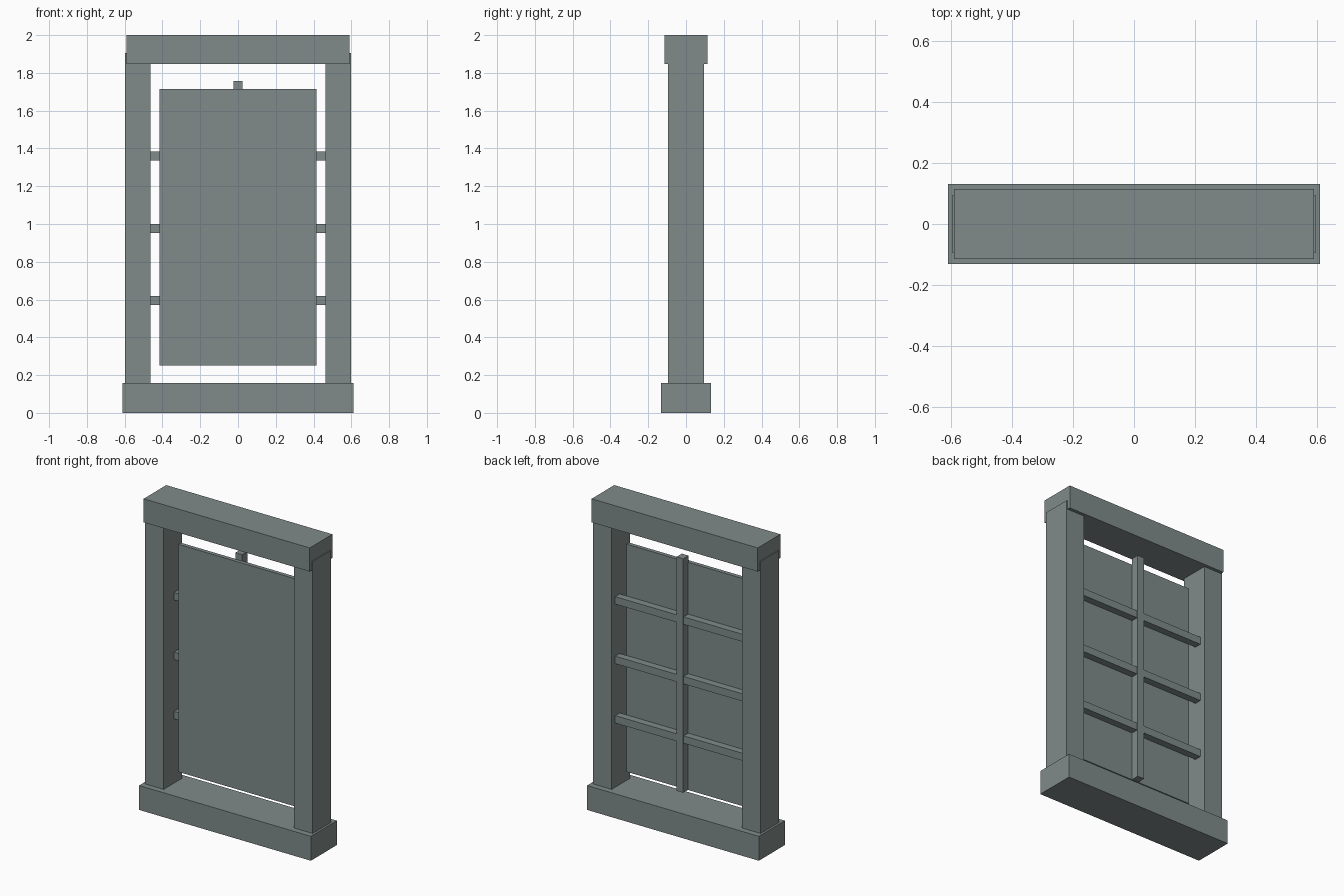
import bpy
import bmesh
from mathutils import Vector

if "Cube" in bpy.data.objects:
    bpy.data.objects.remove(bpy.data.objects["Cube"])

# One flat grey-green colour for the whole window
grey = bpy.data.materials.new("grey_green")
grey.diffuse_color = (0.216, 0.258, 0.254, 1.0)
grey.use_nodes = True
grey.node_tree.nodes["Principled BSDF"].inputs["Base Color"].default_value = grey.diffuse_color


def box(name, x, y, z):
    """Box spanning the given (min, max) ranges, with its origin at the centre."""
    lo, hi = Vector((x[0], y[0], z[0])), Vector((x[1], y[1], z[1]))
    size = hi - lo
    bm = bmesh.new()
    bmesh.ops.create_cube(bm, size=1.0)
    bmesh.ops.scale(bm, vec=size, verts=bm.verts)
    mesh = bpy.data.meshes.new(name)
    bm.to_mesh(mesh)
    bm.free()
    mesh.materials.append(grey)
    obj = bpy.data.objects.new(name, mesh)
    obj.location = (lo + hi) / 2
    bpy.context.collection.objects.link(obj)
    return obj


# Outer frame: sill, lintel and two posts
box("sill", (-0.611, 0.611), (-0.132, 0.132), (0.0, 0.157))
box("lintel", (-0.591, 0.591), (-0.115, 0.115), (1.848, 2.0))
for side, x in (("left", (-0.597, -0.463)), ("right", (0.463, 0.597))):
    box(side + "_post", x, (-0.094, 0.094), (0.157, 1.906))

# Pane, set in the middle of the frame
box("pane", (-0.415, 0.415), (-0.014, 0.012), (0.252, 1.716))

# Glazing bars behind the pane
box("vertical_bar", (-0.024, 0.024), (0.008, 0.063), (0.254, 1.758))
for i, z in enumerate((0.594, 0.976, 1.359)):
    box("crossbar_%d" % (i + 1), (-0.465, 0.465), (0.012, 0.058),
        (z - 0.024, z + 0.024))
